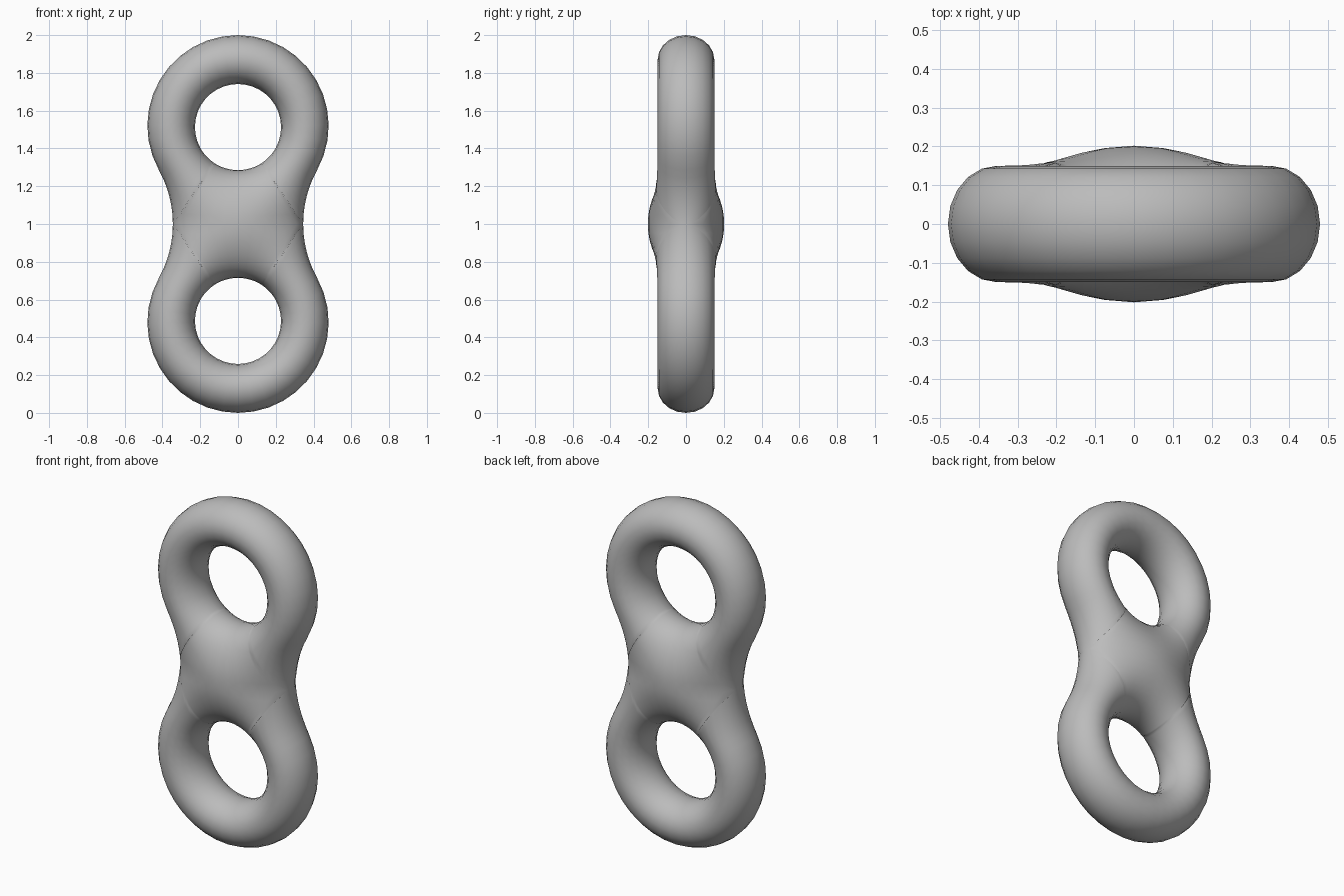
import bpy, bmesh, math
from mathutils import Vector

cube = bpy.data.objects.get("Cube")
if cube:
    bpy.data.objects.remove(cube, do_unlink=True)

# Grey material
grey = bpy.data.materials.new("plain grey")
grey.use_nodes = True
grey.diffuse_color = (0.5, 0.5, 0.5, 1)
bsdf = grey.node_tree.nodes["Principled BSDF"]
bsdf.inputs["Base Color"].default_value = (0.5, 0.5, 0.5, 1)
bsdf.inputs["Roughness"].default_value = 0.7

# Outline dimensions in the xz plane, measured from the middle of the waist
RING_C, RING_R = Vector((0, 0.52)), 0.48
HOLE_C, HOLE_R = Vector((0, 0.513)), 0.228
WAIST = 0.345
FILLET_R = (WAIST**2 + RING_C.y**2 - RING_R**2) / (2 * (RING_R - WAIST))
FILLET_C = Vector((WAIST + FILLET_R, 0))
TANGENT = math.atan2(-RING_C.y, FILLET_C.x)


def polar(center, radius, angle):
    return center + radius * Vector((math.cos(angle), math.sin(angle)))


def half_thickness(p):
    """Rounded tube section between hole and outline, swelling at the waist."""
    d_in = max((p - HOLE_C).length - HOLE_R, 0)
    q = p.copy()
    soft = 0.15
    if q.y < RING_C.y and q.x < soft:          # no crease along the centre line
        q.x = (q.x**2 + soft**2) / (2 * soft)
    r = q - RING_C
    if r.y < math.tan(TANGENT) * r.x:
        d_out = (q - FILLET_C).length - FILLET_R
    else:
        d_out = RING_R - r.length
    t = d_in / (d_in + max(d_out, 0))
    thick = 0.15 + 0.052 * math.exp(-p.length_squared / 0.05)
    return thick * math.sqrt(max(4 * t * (1 - t), 0))


# Quarter outline: ring arc, concave fillet, then along the waist to the middle
ARC, FIL, MID, RADIAL = 12, 6, 7, 10
outer = [polar(RING_C, RING_R, math.pi / 2 + (TANGENT - math.pi / 2) * i / ARC)
         for i in range(ARC)]
start = math.pi + TANGENT
outer += [polar(FILLET_C, FILLET_R, start + (math.pi - start) * i / FIL)
          for i in range(FIL + 1)]
outer += [Vector((WAIST * math.cos(math.pi / 2 * i / MID), 0))
          for i in range(1, MID + 1)]

# One eighth of the body
bm = bmesh.new()
columns = []
for i, out in enumerate(outer):
    inner = HOLE_C + (out - HOLE_C).normalized() * HOLE_R
    column = []
    for j in range(RADIAL + 1):
        u = j / RADIAL
        if i > ARC + FIL:
            s = 1 - math.cos(u * math.pi / 2)
        else:
            s = (1 - math.cos(u * math.pi)) / 2
        p = inner.lerp(out, s)
        y = half_thickness(p)
        if j == 0 or (j == RADIAL and i <= ARC + FIL):
            y = 0
        x = 0 if abs(p.x) < 1e-5 else p.x
        column.append(bm.verts.new((x, -y, p.y)))
    columns.append(column)
for a, b in zip(columns, columns[1:]):
    for j in range(RADIAL):
        bm.faces.new((a[j], b[j], b[j + 1], a[j + 1]))

mesh = bpy.data.meshes.new("figure_eight_body")
bm.to_mesh(mesh)
bm.free()
mesh.materials.append(grey)
for poly in mesh.polygons:
    poly.use_smooth = True

# Mirror to the whole body
body = bpy.data.objects.new("figure_eight_body", mesh)
bpy.context.collection.objects.link(body)
body.location.z = 1
mirror = body.modifiers.new("mirror", 'MIRROR')
mirror.use_axis = (True, True, True)
mirror.merge_threshold = 0.0005
